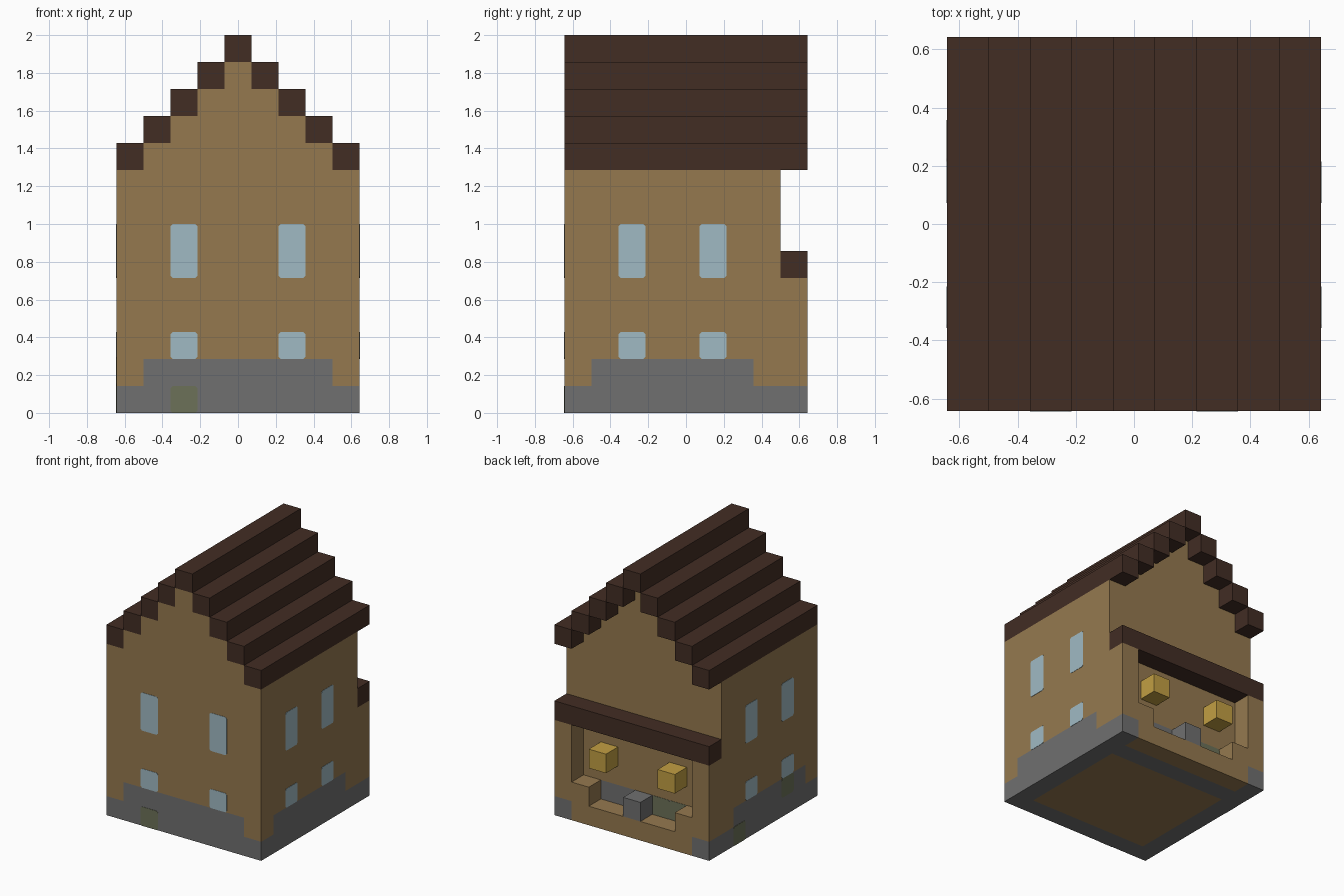
import bpy
import bmesh

U = 1 / 7  # size of one building block

cube = bpy.data.objects.get("Cube")
if cube:
    bpy.data.objects.remove(cube, do_unlink=True)


def material(name, *rgb):
    col = [(c / 255 / 12.92) if c < 11 else ((c / 255 + 0.055) / 1.055) ** 2.4 for c in rgb] + [1]
    m = bpy.data.materials.new(name)
    m.use_nodes = True
    m.diffuse_color = col
    bsdf = m.node_tree.nodes["Principled BSDF"]
    bsdf.inputs["Base Color"].default_value = col
    bsdf.inputs["Roughness"].default_value = 0.9
    return m


TAN = material("tan_plaster", 149, 121, 79)
ROOF = material("dark_brown_wood", 66, 45, 36)
STONE = material("grey_stone", 112, 112, 112)
MOSS = material("mossy_stone", 108, 113, 88)
GLASS = material("pale_blue_glass", 160, 186, 196)
GOLD = material("golden_lamp", 194, 159, 67)


def prism(name, pts, axis, lo, hi, mat):
    """Extrude a flat outline, given in blocks, along one axis."""
    place = {"x": lambda p, d: (d, p[0], p[1]),
             "y": lambda p, d: (p[0], d, p[1]),
             "z": lambda p, d: (p[0], p[1], d)}[axis]
    bm = bmesh.new()
    ends = [[bm.verts.new([c * U for c in place(p, d)]) for p in pts] for d in (lo, hi)]
    bm.faces.new(ends[0])
    bm.faces.new(ends[1])
    for i in range(len(pts)):
        j = (i + 1) % len(pts)
        bm.faces.new((ends[0][i], ends[0][j], ends[1][j], ends[1][i]))
    bmesh.ops.recalc_face_normals(bm, faces=bm.faces)
    me = bpy.data.meshes.new(name)
    bm.to_mesh(me)
    bm.free()
    me.materials.append(mat)
    ob = bpy.data.objects.new(name, me)
    bpy.context.collection.objects.link(ob)
    return ob


def box(name, x0, x1, y0, y1, z0, z1, mat):
    return prism(name, [(x0, y0), (x1, y0), (x1, y1), (x0, y1)], "z", z0, z1, mat)


def mirrored(half):
    """Close a half outline with its mirror image across the first axis."""
    return half + [(-a, b) for a, b in reversed(half)]


def panel(name, side, centre, z0, z1, mat):
    """Thin plate with clipped corners on the front, left, right or recess wall."""
    c, a, b = 0.08, centre - 0.5, centre + 0.5
    pts = [(a + c, z0), (b - c, z0), (b, z0 + c), (b, z1 - c),
           (b - c, z1), (a + c, z1), (a, z1 - c), (a, z0 + c)]
    axis, pos = {"front": ("y", -4.5), "left": ("x", 4.5),
                 "right": ("x", -4.5), "recess": ("y", 3.5)}[side]
    prism(name, pts, axis, pos - 0.015, pos + 0.015, mat)


# Stone footing ring with a plaster floor inside
box("footing_front", -4.5, 4.5, -4.5, -3.5, 0, 1, STONE)
box("footing_back", -3.5, 3.5, 2.5, 3.5, 0, 1, STONE)
for s, side in ((1, "left"), (-1, "right")):
    box("footing_" + side, s * 3.5, s * 4.5, -3.5, 4.5, 0, 1, STONE)
box("floor", -3.5, 3.5, -3.5, 2.5, 0, 1, TAN)

# Second stone course, notched at the corners, with plaster corner blocks
prism("stone_course", mirrored([(3.5, -4.5), (3.5, -3.5), (4.5, -3.5),
                                (4.5, 2.5), (3.5, 2.5), (3.5, 3.5)]), "z", 1, 2, STONE)
for s in (1, -1):
    for y, end in ((-4.5, "front"), (2.5, "back")):
        box("corner_block_" + end, s * 3.5, s * 4.5, y, y + 1, 1, 2, TAN)

# House body with stepped gables
steps = [(4.5, 2), (4.5, 9)]
for i in range(4):
    steps += [(3.5 - i, 9 + i), (3.5 - i, 10 + i)]
prism("house_body", mirrored(steps), "y", -4.5, 3.5, TAN)

# Stepped roof beams running front to back
for i in range(5):
    for x in {4 - i, i - 4}:
        box("roof_beam", x - 0.5, x + 0.5, -4.5, 4.5, 9 + i, 10 + i, ROOF)

# Back stall: frame, ledge, lamps and stone block
prism("stall_frame", mirrored([(3.5, 0), (3.5, 1), (4.5, 1), (4.5, 5), (3.5, 5),
                               (3.5, 2), (2.5, 2), (2.5, 1)]), "y", 3.5, 4.5, TAN)
box("stall_ledge", -4.5, 4.5, 3.5, 4.5, 5, 6, ROOF)
box("stall_stone_block", -0.5, 0.5, 3.5, 4.5, 1, 2, STONE)
for x in (-2, 2):
    box("lamp", x - 0.5, x + 0.5, 3.5, 4.5, 3, 4, GOLD)

# Windows on the front and both sides
for side, centres in (("front", (-2, 2)), ("left", (-2, 1)), ("right", (-2, 1))):
    for c in centres:
        panel("upper_window_" + side, side, c, 5, 7, GLASS)
        panel("lower_window_" + side, side, c, 2, 3, GLASS)

# Mossy stones
for side, c, z in (("front", -2, 0), ("right", 2, 0), ("right", -2, 1),
                   ("recess", -2, 1), ("recess", -1, 1)):
    panel("moss_patch_" + side, side, c, z, z + 1, MOSS)
